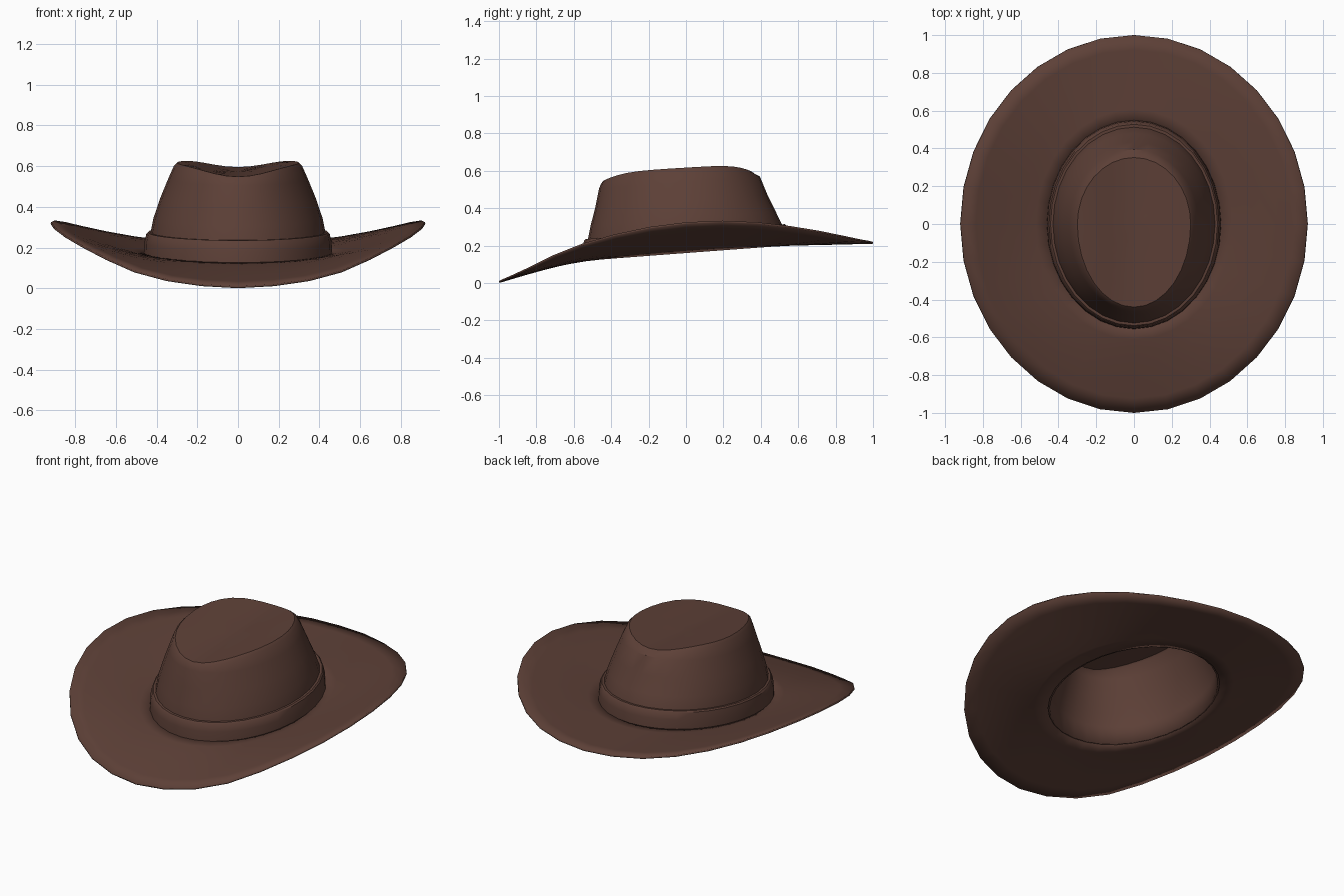
import bpy
import bmesh
from math import sin, cos, tau, radians

if "Cube" in bpy.data.objects:
    bpy.data.objects.remove(bpy.data.objects["Cube"], do_unlink=True)

SEG = 32

felt = bpy.data.materials.new("brown_felt")
felt.use_nodes = True
felt.diffuse_color = (0.109, 0.051, 0.038, 1)
felt.node_tree.nodes["Principled BSDF"].inputs["Base Color"].default_value = felt.diffuse_color


def ring(rx, front, back, height):
    """Egg-shaped ring starting at the front; height is a function of x and y."""
    points = []
    for i in range(SEG):
        a = tau * i / SEG
        x, c = rx * sin(a), cos(a)
        y = -c * (front if c > 0 else back)
        points.append((x, y, height(x, y)))
    return points


def tilted(z, slope=0.075):
    return lambda x, y: z + slope * y


def loft(name, rings, cap=None, closed=False, thickness=0.0, sharp=35):
    """Skin a list of rings, optionally capping the last one with a fan."""
    bm = bmesh.new()
    loops = [[bm.verts.new(p) for p in r] for r in rings]
    pairs = list(zip(loops, loops[1:]))
    if closed:
        pairs.append((loops[-1], loops[0]))
    for low, high in pairs:
        for i in range(SEG):
            j = (i + 1) % SEG
            bm.faces.new((low[i], low[j], high[j], high[i]))
    if cap:
        tip = bm.verts.new(cap)
        for i in range(SEG):
            bm.faces.new((loops[-1][i], loops[-1][(i + 1) % SEG], tip))
    if closed:
        bmesh.ops.recalc_face_normals(bm, faces=bm.faces)
    mesh = bpy.data.meshes.new(name)
    bm.to_mesh(mesh)
    bm.free()
    mesh.materials.append(felt)
    obj = bpy.data.objects.new(name, mesh)
    bpy.context.collection.objects.link(obj)
    if thickness:
        mod = obj.modifiers.new("felt_thickness", "SOLIDIFY")
        mod.thickness = thickness
        mod.offset = -1
    bpy.ops.object.select_all(action="DESELECT")
    obj.select_set(True)
    bpy.context.view_layer.objects.active = obj
    bpy.ops.object.shade_smooth_by_angle(angle=radians(sharp))
    return obj


# Brim: blends from the tilted crown base to the curled rim
rim_height = [0.01, 0.02, 0.045, 0.088, 0.15, 0.21, 0.26, 0.3, 0.325,
              0.333, 0.325, 0.305, 0.28, 0.255, 0.235, 0.225, 0.22]
inner = ring(0.44, 0.535, 0.53, tilted(0.17))
outer = ring(0.917, 1, 1, lambda x, y: 0)
brim_rings = []
for step in range(7):
    s = step / 6
    loop = []
    for i, (a, b) in enumerate(zip(inner, outer)):
        rim = rim_height[min(i, SEG - i)]
        loop.append((a[0] + (b[0] - a[0]) * s, a[1] + (b[1] - a[1]) * s,
                     a[2] + (rim - a[2]) * s ** 1.2))
    brim_rings.append(loop)
loft("brim", brim_rings[::-1], thickness=0.01)


# Crown: tapering wall and a top with a lengthwise dent
def dent(x, y):
    return 0.617 + 0.06 * y - 0.043 * max(0, 1 - (x / 0.31) ** 2) ** 2.5


crown_rings = [
    ring(0.44, 0.535, 0.53, tilted(0.165)),
    ring(0.43, 0.525, 0.515, tilted(0.27)),
    ring(0.415, 0.51, 0.48, tilted(0.345)),
    ring(0.383, 0.485, 0.435, tilted(0.44)),
    ring(0.342, 0.465, 0.395, tilted(0.54)),
    ring(0.314, 0.453, 0.37, lambda x, y: dent(x, y) - 0.014),
]
for k in (0.95, 0.8, 0.6, 0.4, 0.2):
    crown_rings.append(ring(0.312 * k, 0.04 + 0.41 * k - 0.04 * k, 0.41 * k - 0.04 * k, dent)
                       if k < 0.9 else ring(0.3, 0.44, 0.352, dent))
loft("crown", crown_rings, cap=(0, -0.02, dent(0, -0.02)), thickness=0.01)

# Hat band: thin closed strip around the foot of the crown
loft("hat_band", [
    ring(0.438, 0.533, 0.526, tilted(0.165)),
    ring(0.462, 0.556, 0.55, tilted(0.165)),
    ring(0.46, 0.553, 0.545, tilted(0.225)),
    ring(0.45, 0.545, 0.535, tilted(0.268)),
    ring(0.442, 0.538, 0.528, tilted(0.275)),
    ring(0.428, 0.522, 0.512, tilted(0.275)),
], closed=True)
